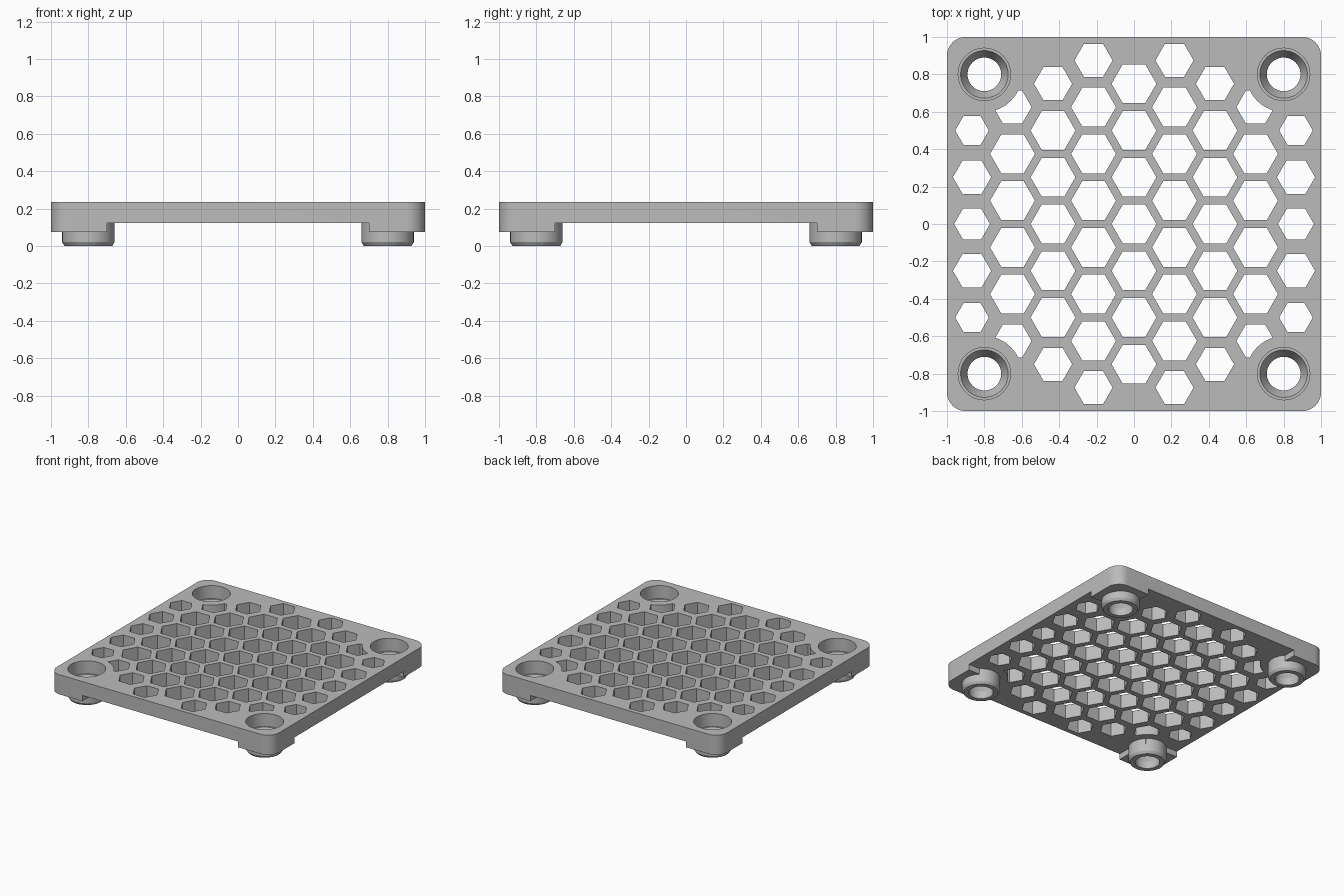
import bpy, bmesh, math
from mathutils import Matrix, Vector

default = bpy.data.objects.get("Cube")
if default:
    bpy.data.objects.remove(default)

TOP, UNDER, PAD = 0.235, 0.122, 0.075
POST = 0.8           # corner post offset from the centre
PITCH = 0.25         # honeycomb spacing
CORNERS = [(sx * POST, sy * POST) for sx in (-1, 1) for sy in (-1, 1)]

grey = bpy.data.materials.new("plain grey")
grey.use_nodes = True
colour = (0.5, 0.5, 0.5, 1)
grey.diffuse_color = colour
grey.node_tree.nodes["Principled BSDF"].inputs["Base Color"].default_value = colour


def make_object(name, bm):
    bmesh.ops.recalc_face_normals(bm, faces=bm.faces)
    mesh = bpy.data.meshes.new(name)
    bm.to_mesh(mesh)
    bm.free()
    mesh.materials.append(grey)
    obj = bpy.data.objects.new(name, mesh)
    bpy.context.collection.objects.link(obj)
    return obj


def add_prism(bm, x, y, radius, sides, low, high):
    place = Matrix.Translation((x, y, (low + high) / 2))
    bmesh.ops.create_cone(bm, cap_ends=True, segments=sides, radius1=radius,
                          radius2=radius, depth=high - low,
                          matrix=place @ Matrix.Rotation(math.pi / 2, 4, "Z"))


def add_lathe(bm, x, y, profile, sides=64):
    rings = []
    for radius, z in profile:
        angles = [math.tau * i / sides for i in range(sides)]
        rings.append([bm.verts.new((x + radius * math.cos(a), y + radius * math.sin(a), z))
                      for a in angles])
    for low, high in zip(rings, rings[1:]):
        for i in range(sides):
            j = (i + 1) % sides
            bm.faces.new((low[i], low[j], high[j], high[i]))
    bm.faces.new(rings[0])
    bm.faces.new(rings[-1])


def box(name, size, centre):
    bm = bmesh.new()
    bmesh.ops.create_cube(bm, size=1, matrix=Matrix.Translation(centre)
                          @ Matrix.Diagonal(Vector(size).to_4d()))
    return bm if name is None else make_object(name, bm)


def combine(target, other, operation):
    mod = target.modifiers.new(operation.lower(), "BOOLEAN")
    mod.object, mod.operation, mod.solver = other, operation, "EXACT"
    bpy.context.view_layer.objects.active = target
    bpy.ops.object.modifier_apply(modifier=mod.name)
    bpy.data.objects.remove(other)


# Base block with rounded vertical corners
bm = box(None, (2, 2, TOP - PAD), (0, 0, (TOP + PAD) / 2))
upright = [e for e in bm.edges if abs(e.verts[0].co.z - e.verts[1].co.z) > 0.01]
bmesh.ops.bevel(bm, geom=upright, offset=0.1, segments=10, profile=0.5, affect="EDGES")
plate = make_object("honeycomb_plate", bm)

# Clear the underside between the four corner pads
for size in ((1.4, 3, 1), (3, 1.4, 1)):
    combine(plate, box("underside_cutter", size, (0, 0, UNDER - 0.5)), "DIFFERENCE")

# Chamfered round feet
bm = bmesh.new()
for x, y in CORNERS:
    add_lathe(bm, x, y, [(0.127, 0), (0.14, 0.02), (0.14, 0.16)])
combine(plate, make_object("feet", bm), "UNION")

# Honeycomb openings, smaller around the rim
bm = bmesh.new()
rows = {0: 3, 1: 3.5, 2: 3, 3: 2.5, 4: 2}      # furthest row in each column
for column in range(-4, 5):
    last = rows[abs(column)]
    x = column * PITCH * math.sqrt(3) / 2
    for step in range(int(2 * last) + 1):
        row = step - last
        at_end = abs(row) == last and column != 0
        radius = 0.102 if at_end or abs(column) == 4 else 0.12
        if abs(column) == 4 and abs(row) != 1:
            radius = 0.096 if row == 0 else 0.09
        bmesh.ops.create_cone(bm, cap_ends=True, segments=6, radius1=radius, radius2=radius,
                              depth=1, matrix=Matrix.Translation((x, row * PITCH, TOP))
                              @ Matrix.Rotation(math.pi / 6, 4, "Z"))
# Keep flat sides facing front and back
probe = max(bm.verts, key=lambda v: v.co.y)
level = [v for v in bm.verts if abs(v.co.y - probe.co.y) < 0.001 and abs(v.co.z - probe.co.z) < 0.001
         and abs(v.co.x - probe.co.x) < 0.15]
if len(level) < 2:
    for first in range(0, len(bm.verts), 12):
        bm.verts.ensure_lookup_table()
        group = bm.verts[first:first + 12]
        middle = sum((v.co for v in group), Vector()) / 12
        bmesh.ops.rotate(bm, verts=group, cent=middle, matrix=Matrix.Rotation(math.pi / 6, 3, "Z"))
openings = make_object("honeycomb_cutter", bm)

# Solid collars round the posts interrupt the openings
bm = bmesh.new()
for x, y in CORNERS:
    add_prism(bm, x, y, 0.2, 64, -1, 2)
combine(openings, make_object("collar_keepout", bm), "DIFFERENCE")
combine(plate, openings, "DIFFERENCE")

# Stepped and tapered post holes
bm = bmesh.new()
for x, y in CORNERS:
    add_lathe(bm, x, y, [(0.09, -0.1), (0.09, 0.06), (0.127, 0.13), (0.14, 0.13), (0.14, 0.4)])
combine(plate, make_object("hole_cutter", bm), "DIFFERENCE")

# Smooth the round surfaces and keep hard edges
bpy.ops.object.select_all(action="DESELECT")
plate.select_set(True)
bpy.context.view_layer.objects.active = plate
bpy.ops.object.shade_smooth_by_angle(angle=math.radians(25))
